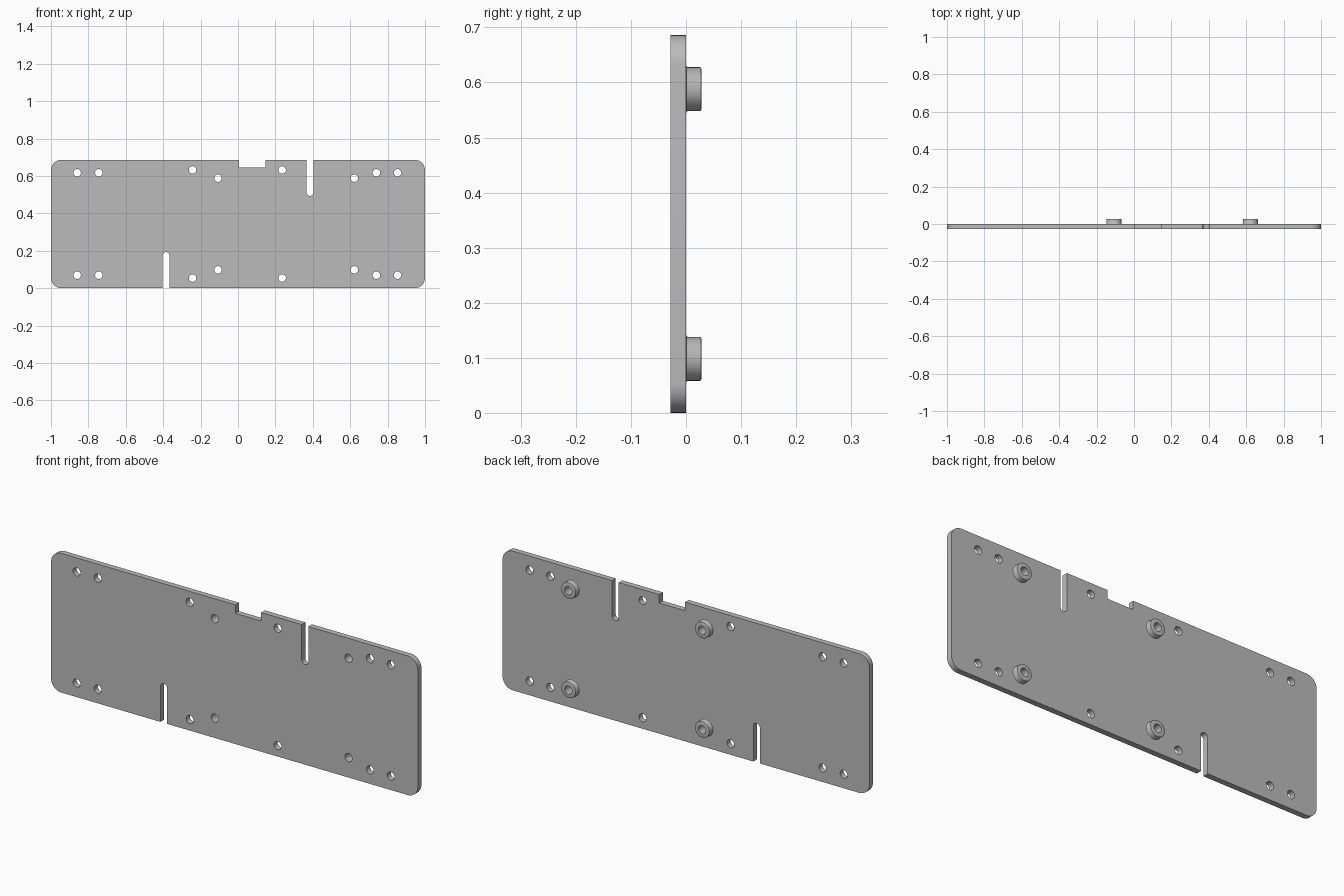
import bpy, bmesh
from math import pi, sin, cos, radians
from mathutils import Matrix, Vector

if "Cube" in bpy.data.objects:
    bpy.data.objects.remove(bpy.data.objects["Cube"], do_unlink=True)

H = 0.686                      # plate height
FRONT, BACK, TIP = -0.028, 0.0, 0.028
HOLE_R, SLOT_R, CORNER_R = 0.02, 0.018, 0.055

grey = bpy.data.materials.new("plain grey")
grey.use_nodes = True
grey.diffuse_color = (0.5, 0.5, 0.5, 1)
grey.node_tree.nodes["Principled BSDF"].inputs["Base Color"].default_value = (0.5, 0.5, 0.5, 1)


def arc(cx, cz, r, start, end, steps):
    angles = [radians(start + (end - start) * i / steps) for i in range(steps + 1)]
    return [(cx + r * cos(a), cz + r * sin(a)) for a in angles]


def smooth(obj):
    bpy.ops.object.select_all(action="DESELECT")
    obj.select_set(True)
    bpy.context.view_layer.objects.active = obj
    bpy.ops.object.shade_smooth_by_angle(angle=radians(35))


# Plate outline, counter-clockwise from the lower left corner
r, slot = CORNER_R, 0.385
outline = arc(-1 + r, r, r, 180, 270, 10)
outline += [(-slot - SLOT_R, 0)] + arc(-slot, 0.175, SLOT_R, 180, 0, 12) + [(-slot + SLOT_R, 0)]
outline += arc(1 - r, r, r, 270, 360, 10)
outline += arc(1 - r, H - r, r, 0, 90, 10)
outline += [(slot + SLOT_R, H)] + arc(slot, H - 0.175, SLOT_R, 0, -180, 12) + [(slot - SLOT_R, H)]
outline += [(0.146, H), (0.146, H - 0.042), (0.005, H - 0.042), (0.005, H)]
outline += arc(-1 + r, H - r, r, 90, 180, 10)

# Holes, in pairs mirrored about the middle height: x and distance from the edge
boss_x, boss_edge = (-0.107, 0.622), 0.098
pairs = [(x, 0.069) for x in (-0.86, -0.745, 0.74, 0.853)]
pairs += [(x, 0.054) for x in (-0.243, 0.236)]
pairs += [(x, boss_edge) for x in boss_x]
holes = [arc(x, z, HOLE_R, 0, 345, 23) for x, e in pairs for z in (e, H - e)]

# Plate as a filled, extruded curve turned into a mesh
curve = bpy.data.curves.new("plate_outline", "CURVE")
curve.dimensions = "2D"
curve.fill_mode = "BOTH"
curve.extrude = (BACK - FRONT) / 2
for points in [outline] + holes:
    spline = curve.splines.new("POLY")
    spline.points.add(len(points) - 1)
    for p, (x, z) in zip(spline.points, points):
        p.co = (x, z, 0, 1)
    spline.use_cyclic_u = True
helper = bpy.data.objects.new("plate_outline", curve)
bpy.context.collection.objects.link(helper)
bpy.context.view_layer.update()
mesh = bpy.data.meshes.new_from_object(helper.evaluated_get(bpy.context.evaluated_depsgraph_get()))
bpy.data.objects.remove(helper, do_unlink=True)
mesh.name = "plate"
bm = bmesh.new()
bm.from_mesh(mesh)
bmesh.ops.remove_doubles(bm, verts=bm.verts, dist=0.0001)
bm.transform(Matrix.Translation((0, (FRONT + BACK) / 2, 0)) @ Matrix.Rotation(pi / 2, 4, "X"))
bmesh.ops.recalc_face_normals(bm, faces=bm.faces)
bm.to_mesh(mesh)
bm.free()
mesh.materials.clear()
mesh.materials.append(grey)
plate = bpy.data.objects.new("plate", mesh)
bpy.context.collection.objects.link(plate)
smooth(plate)

# Hollow boss, turned from a profile of radius and depth
profile = [(0.043, BACK), (0.041, 0.001), (0.04, 0.003), (0.04, TIP - 0.004),
           (0.039, TIP - 0.001), (0.036, TIP), (HOLE_R, TIP), (HOLE_R, BACK)]
bm = bmesh.new()
verts = [bm.verts.new((rad, y, 0)) for rad, y in profile]
edges = [bm.edges.new(pair) for pair in zip(verts, verts[1:])]
bmesh.ops.spin(bm, geom=verts + edges, cent=(0, 0, 0), axis=(0, 1, 0),
               angle=2 * pi, steps=32, use_merge=True)
bmesh.ops.remove_doubles(bm, verts=bm.verts, dist=0.0001)
bmesh.ops.recalc_face_normals(bm, faces=bm.faces)
# The tip ring must face backwards
ring = max(bm.faces, key=lambda f: f.calc_center_median().y)
if ring.normal.dot(Vector((0, 1, 0))) < 0:
    bmesh.ops.reverse_faces(bm, faces=bm.faces)
boss_mesh = bpy.data.meshes.new("boss")
bm.to_mesh(boss_mesh)
bm.free()
boss_mesh.materials.append(grey)

for x, side in zip(boss_x, ("right", "left")):
    for z, level in ((boss_edge, "lower"), (H - boss_edge, "upper")):
        boss = bpy.data.objects.new(f"{level}_{side}_boss", boss_mesh)
        boss.location = (x, 0, z)
        bpy.context.collection.objects.link(boss)
smooth(boss)
